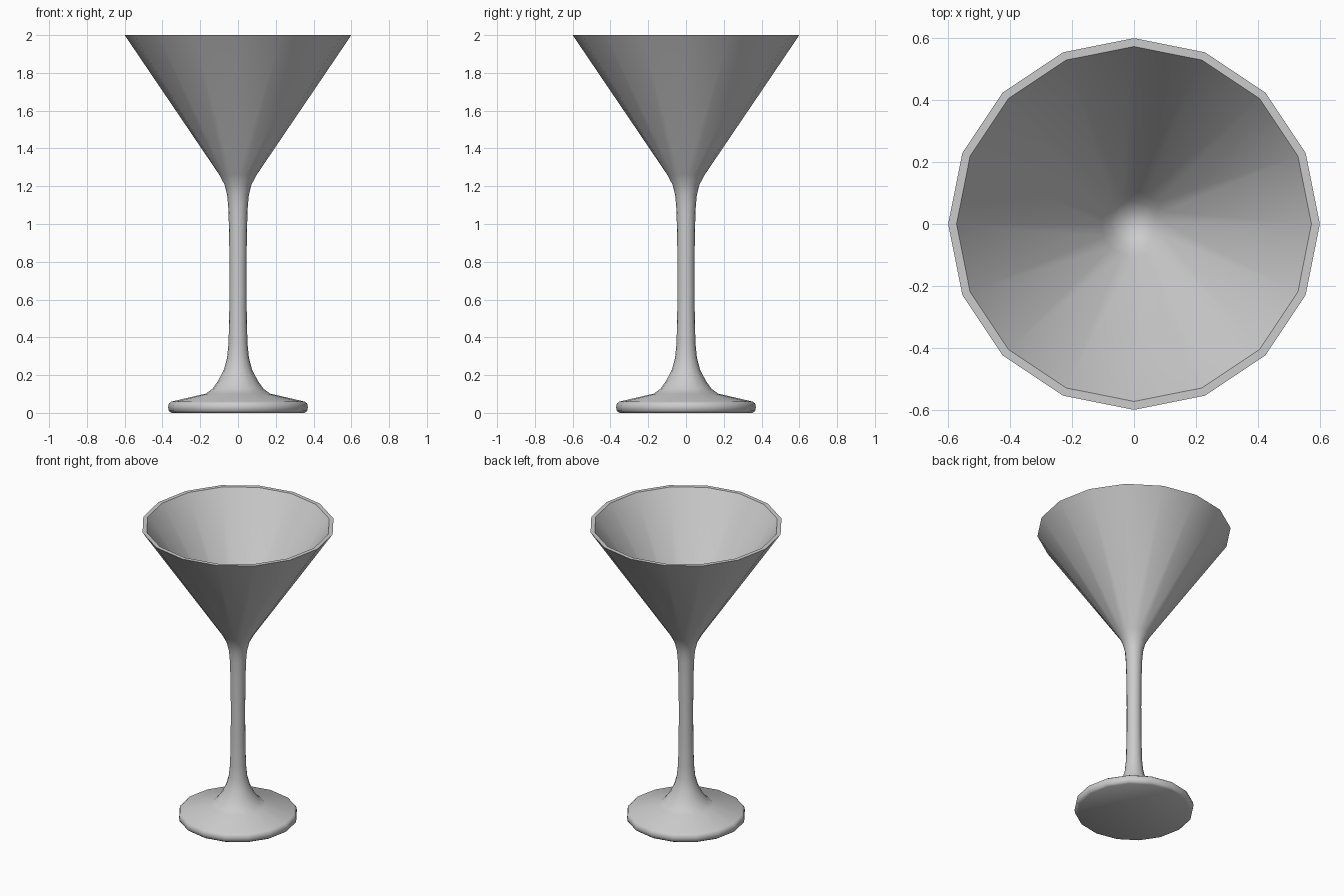
import bpy, bmesh, math

if "Cube" in bpy.data.objects:
    bpy.data.objects.remove(bpy.data.objects["Cube"])

SIDES = 16


def lathe(name, profile):
    """Revolve (radius, height) points around z; radius 0 becomes a pole."""
    bm = bmesh.new()
    rings = []
    for r, z in profile:
        if r == 0:
            rings.append([bm.verts.new((0, 0, z))] * SIDES)
        else:
            rings.append([bm.verts.new((r * math.cos(math.tau * i / SIDES),
                                        r * math.sin(math.tau * i / SIDES), z))
                          for i in range(SIDES)])
    for a, b in zip(rings, rings[1:]):
        for i in range(SIDES):
            j = (i + 1) % SIDES
            bm.faces.new(list(dict.fromkeys((a[i], a[j], b[j], b[i]))))
    bmesh.ops.recalc_face_normals(bm, faces=bm.faces)
    mesh = bpy.data.meshes.new(name)
    bm.to_mesh(mesh)
    bm.free()
    obj = bpy.data.objects.new(name, mesh)
    bpy.context.collection.objects.link(obj)
    return obj


# Foot: flat underside, rounded edge, sloping top
foot = [(0, 0), (0.352, 0), (0.366, 0.01), (0.37, 0.03), (0.366, 0.05), (0.352, 0.06)]
# Stem: flares out of the foot and into the bowl
stem = [(0.17, 0.102), (0.135, 0.128), (0.105, 0.17), (0.075, 0.228), (0.058, 0.29),
        (0.05, 0.37), (0.046, 0.55), (0.045, 0.75), (0.047, 0.95), (0.051, 1.08),
        (0.057, 1.15), (0.072, 1.21), (0.1, 1.262)]
# Bowl: straight cone, flat rim, rounded inner bottom
bowl = [(0.6, 2.0), (0.573, 2.0), (0.105, 1.308), (0.075, 1.27), (0.04, 1.243), (0, 1.235)]

glass = lathe("cocktail_glass", foot + stem + bowl)

bpy.context.view_layer.objects.active = glass
glass.select_set(True)
bpy.ops.object.shade_smooth_by_angle(angle=math.radians(50))
